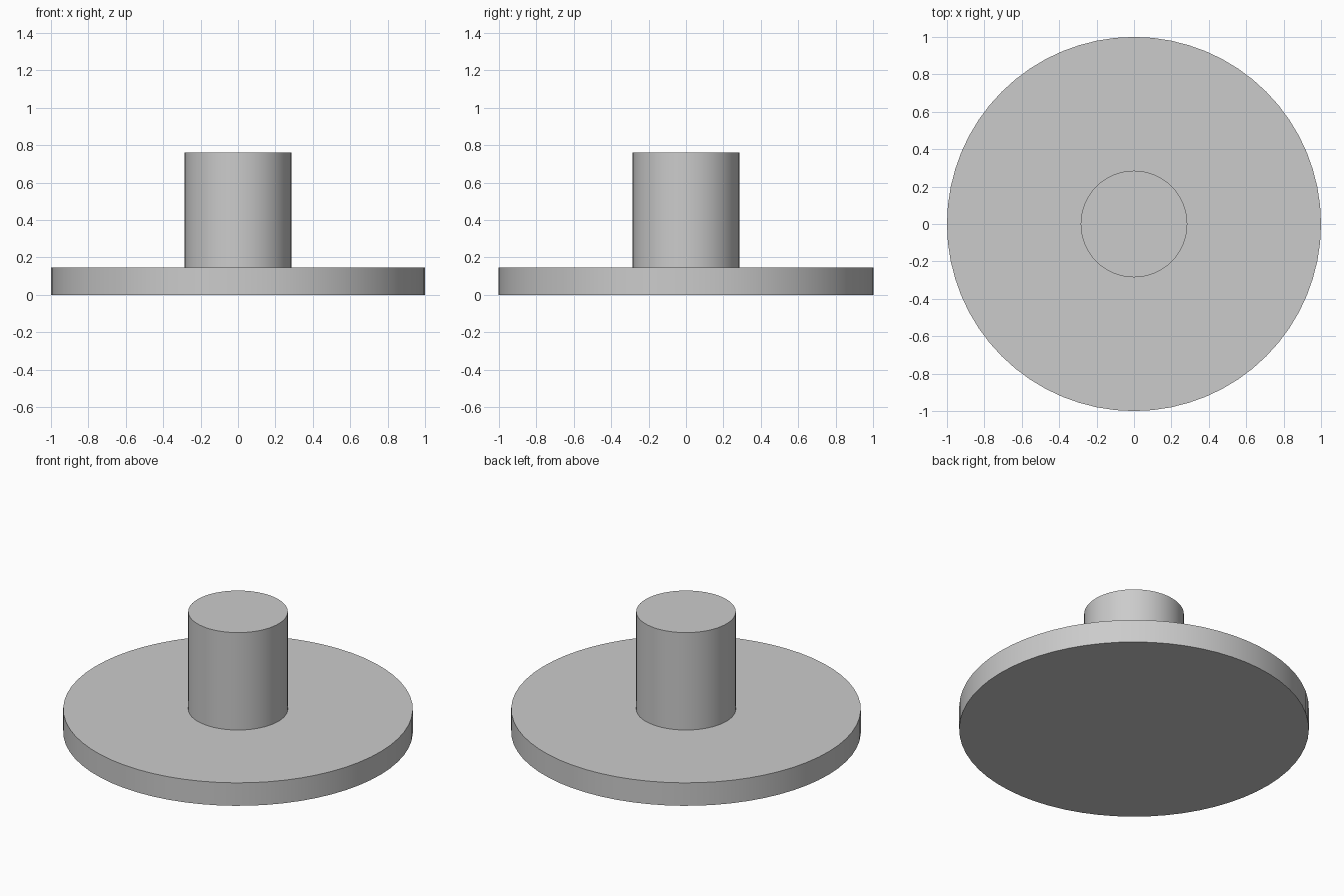
import bpy, bmesh, math

if "Cube" in bpy.data.objects:
    bpy.data.objects.remove(bpy.data.objects["Cube"])

SIDES = 64
# Half profile (radius, height): flat disc with a central post
PROFILE = [(0, 0), (1.0, 0), (1.0, 0.145), (0.285, 0.145), (0.285, 0.76), (0, 0.76)]


def lathe(name, profile, sides):
    bm = bmesh.new()
    verts = [bm.verts.new((r, 0, z)) for r, z in profile]
    edges = [bm.edges.new(pair) for pair in zip(verts, verts[1:])]
    bmesh.ops.spin(bm, geom=verts + edges, cent=(0, 0, 0), axis=(0, 0, 1),
                   angle=math.tau, steps=sides, use_merge=True)
    bmesh.ops.remove_doubles(bm, verts=bm.verts, dist=1e-5)
    bmesh.ops.recalc_face_normals(bm, faces=bm.faces)
    mesh = bpy.data.meshes.new(name)
    bm.to_mesh(mesh)
    bm.free()
    obj = bpy.data.objects.new(name, mesh)
    bpy.context.collection.objects.link(obj)
    return obj


# Flanged post, smooth round walls with crisp rims
post = lathe("flanged_post", PROFILE, SIDES)
bpy.context.view_layer.objects.active = post
post.select_set(True)
bpy.ops.object.shade_smooth_by_angle(angle=math.radians(30))
